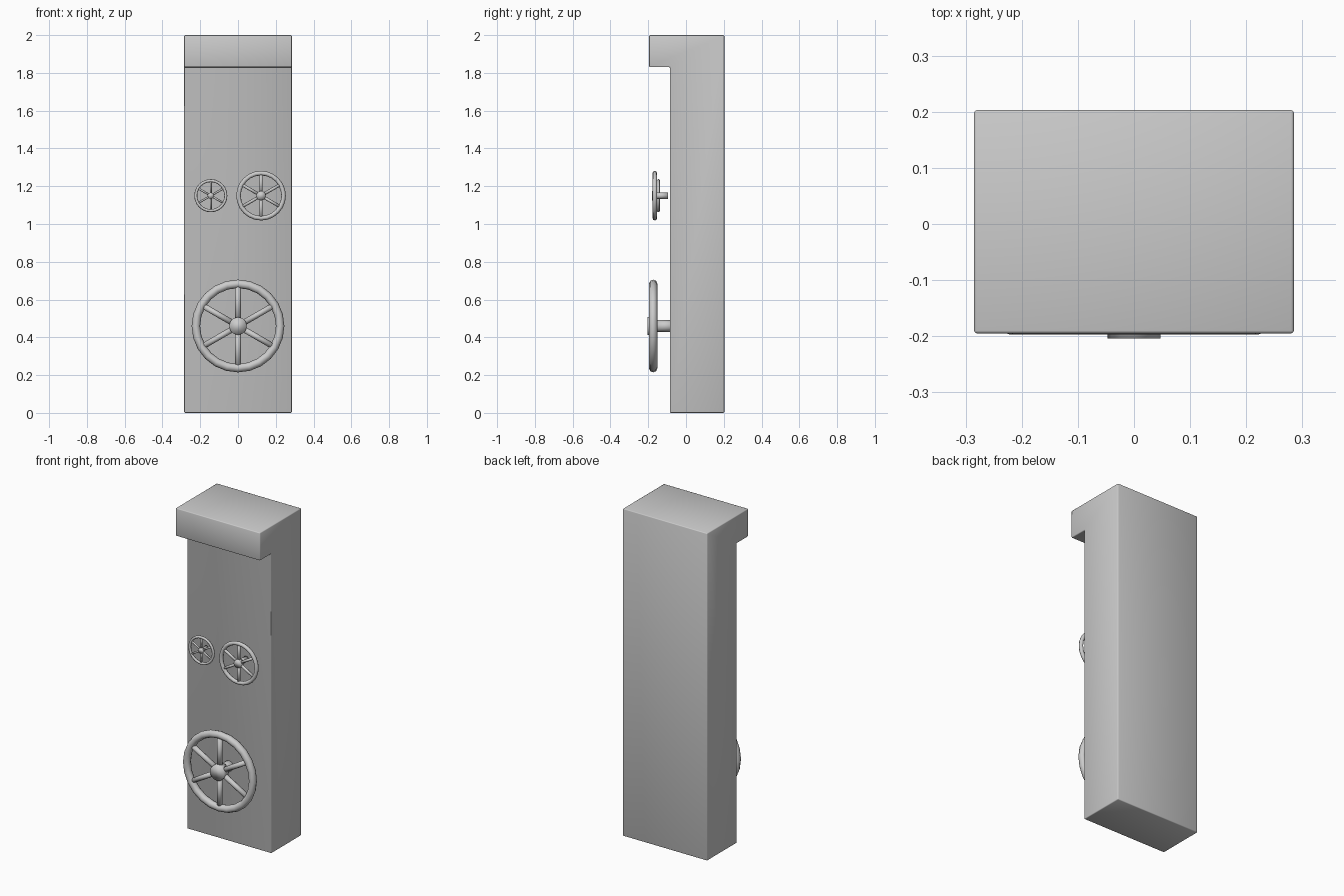
import bpy, bmesh
from math import pi, sin, cos, tau
from mathutils import Matrix, Vector

if "Cube" in bpy.data.objects:
    bpy.data.objects.remove(bpy.data.objects["Cube"])


def finish(name, bm):
    bmesh.ops.recalc_face_normals(bm, faces=bm.faces[:])
    mesh = bpy.data.meshes.new(name)
    bm.to_mesh(mesh)
    bm.free()
    for p in mesh.polygons:
        p.use_smooth = True
    ob = bpy.data.objects.new(name, mesh)
    bpy.context.collection.objects.link(ob)
    return ob


def rod(bm, a, b, radius, sides):
    a, b = Vector(a), Vector(b)
    d = b - a
    rot = d.to_track_quat('Z', 'Y').to_matrix().to_4x4()
    bmesh.ops.create_cone(bm, cap_ends=True, segments=sides, radius1=radius, radius2=radius,
                          depth=d.length, matrix=Matrix.Translation((a + b) / 2) @ rot)


def ring(bm, major, minor, n=24, m=8):
    rows = []
    for i in range(n):
        a = tau * i / n
        row = []
        for j in range(m):
            t = tau * j / m
            r = major + minor * cos(t)
            row.append(bm.verts.new((r * cos(a), minor * sin(t), r * sin(a))))
        rows.append(row)
    for i in range(n):
        p, q = rows[i], rows[(i + 1) % n]
        for j in range(m):
            k = (j + 1) % m
            bm.faces.new((p[j], q[j], q[k], p[k]))


def handwheel(name, location, scale):
    bm = bmesh.new()
    ring(bm, 0.223, 0.0225)
    # six spokes
    for i in range(6):
        a = pi / 2 + i * tau / 6
        rod(bm, (0.02 * cos(a), 0, 0.02 * sin(a)), (0.22 * cos(a), 0, 0.22 * sin(a)), 0.0155, 8)
    # hub and shaft
    rod(bm, (0, -0.03, 0), (0, 0.02, 0), 0.047, 12)
    rod(bm, (0, 0, 0), (0, 0.132, 0), 0.031, 12)
    ob = finish(name, bm)
    ob.location = location
    ob.scale = (scale,) * 3


# tall cabinet with overhanging head: one L profile pushed across x
profile = [(0.203, 0), (0.203, 2), (-0.195, 2), (-0.195, 1.83), (-0.085, 1.83), (-0.085, 0)]
bm = bmesh.new()
face = bm.faces.new([bm.verts.new((-0.285, y, z)) for y, z in profile])
ext = bmesh.ops.extrude_face_region(bm, geom=[face])
bmesh.ops.translate(bm, vec=(0.57, 0, 0), verts=[g for g in ext['geom'] if isinstance(g, bmesh.types.BMVert)])
cabinet = finish("cabinet", bm)
bev = cabinet.modifiers.new("edge_bevel", 'BEVEL')
bev.width = 0.005
bev.segments = 2

# handwheels
handwheel("large_handwheel", (0, -0.174, 0.46), 1.0)
handwheel("medium_handwheel", (0.122, -0.165, 1.15), 0.535)
handwheel("small_handwheel", (-0.144, -0.146, 1.15), 0.357)
